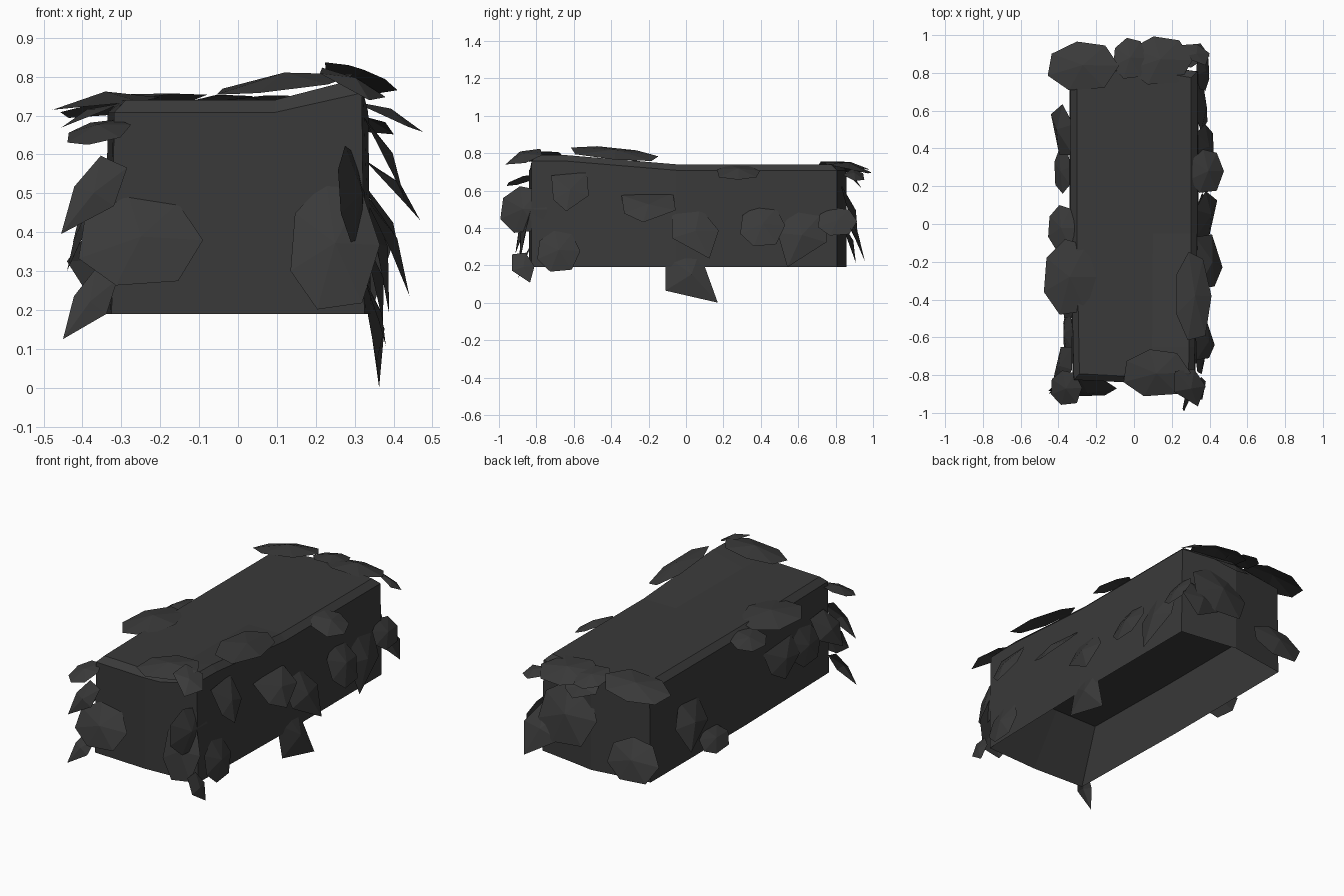
import bpy, bmesh, math
from mathutils import Vector, Matrix

if "Cube" in bpy.data.objects:
    bpy.data.objects.remove(bpy.data.objects["Cube"], do_unlink=True)

charcoal = bpy.data.materials.new("charcoal")
charcoal.use_nodes = True
tone = (0.042, 0.042, 0.042, 1)
charcoal.diffuse_color = tone
bsdf = charcoal.node_tree.nodes["Principled BSDF"]
bsdf.inputs["Base Color"].default_value = tone
bsdf.inputs["Roughness"].default_value = 0.9


def finish(name, bm):
    mesh = bpy.data.meshes.new(name)
    bm.to_mesh(mesh)
    bm.free()
    mesh.materials.append(charcoal)
    obj = bpy.data.objects.new(name, mesh)
    bpy.context.collection.objects.link(obj)
    return obj


def clamp(t):
    return max(0.0, min(1.0, t))


# Hedge body: a chamfered block, raised at one top corner, hollow underneath
bm = bmesh.new()
bmesh.ops.create_cube(bm, size=1, matrix=Matrix.Translation((0, 0.005, 0.465))
                      @ Matrix.Diagonal((0.67, 1.69, 0.55, 1)))
top_edges = [e for e in bm.edges if all(v.co.z > 0.7 for v in e.verts)]
bmesh.ops.bevel(bm, geom=top_edges, offset=0.032, segments=1, affect='EDGES')

# Hollow with sloping walls
base = [f for f in bm.faces if f.normal.z < -0.9]
bmesh.ops.inset_region(bm, faces=base, thickness=0.006)
for v in base[0].verts:
    v.co.x *= 0.84
    v.co.y *= 0.78
    v.co.z = 0.47

# Bends: raised corner, slightly narrower front, back bowed outwards
for co, no in (((0, -0.65, 0), (0, 1, 0)), ((0, -0.05, 0), (0, 1, 0)),
               ((0.1, 0, 0), (1, 0, 0)), ((0, 0, 0), (1, 0, 0))):
    bmesh.ops.bisect_plane(bm, geom=bm.verts[:] + bm.edges[:] + bm.faces[:],
                           plane_co=co, plane_no=no)
for v in bm.verts:
    x, y = v.co.x, v.co.y
    if v.co.z > 0.6:
        v.co.z += 0.05 * clamp((-0.05 - y) / 0.6) * clamp((x - 0.1) / 0.18)
        v.co.x *= 0.98
    v.co.x *= 0.97 + 0.05 * clamp((y + 0.84) / 0.79)
    if y > 0.75:
        v.co.y -= 0.05 * clamp(abs(x) / 0.3) - 0.007
    elif y < -0.75:
        v.co.y += 0.015 * clamp(abs(x) / 0.3)
bmesh.ops.recalc_face_normals(bm, faces=bm.faces)
finish("hedge_body", bm)

# Leaf outlines in a unit square
OUTLINES = {
    "oval": [(-.45, .25), (-.1, .5), (.3, .42), (.5, 0), (.3, -.45), (-.2, -.5), (-.5, -.2)],
    "shield": [(-.5, .42), (.45, .5), (.5, -.1), (-.1, -.5), (-.45, -.2)],
    "flap": [(-.5, .36), (-.2, .5), (.15, .43), (.5, -.5), (-.5, -.28)],
    "slant": [(-.5, -.5), (-.3, .1), (.1, .5), (.5, .35), (.3, -.15)],
    "block": [(-.5, .45), (.1, .5), (.5, .05), (.3, -.5), (-.5, -.1)],
}


# One leaf: an outline bent over a raised middle; a negative width mirrors it
def leaf(name, shape, centre, normal, w, h):
    n = Vector(normal).normalized()
    ref = Vector((0, 1, 0)) if n.z > 0.75 else Vector((0, 0, 1))
    u = ref.cross(n).normalized()
    v = n.cross(u)
    bend = 0.07 * min(abs(w), h)
    c = Vector(centre)
    bm = bmesh.new()
    ring = [bm.verts.new(c + u * x * w + v * y * h - n * bend * (0.4 + abs(x) + abs(y)))
            for x, y in OUTLINES[shape]]
    hub = bm.verts.new(c + n * bend * 0.6)
    for a, b in zip(ring, ring[1:] + ring[:1]):
        bm.faces.new((hub, a, b))
    bm.normal_update()
    bmesh.ops.reverse_faces(bm, faces=[f for f in bm.faces if f.normal.dot(n) < 0])
    finish(name, bm)


# Side leaves: outline, along the wall, height, width, drop, flare at the lower end
def wall_leaves(name, out, wall, rows):
    o = Vector(out)
    along = Vector((abs(o.y), abs(o.x), 0))
    for i, (shape, a, z, w, h, flare) in enumerate(rows, 1):
        centre = o * (wall + flare / 2) + along * a + Vector((0, 0, z))
        leaf(f"{name}_{i}", shape, centre, o * h + Vector((0, 0, flare)),
             w, math.hypot(h, flare))


wall_leaves("left_leaf", (1, 0, 0), 0.34, [
    ("shield", -0.62, 0.60, 0.20, 0.21, 0.10),
    ("shield", -0.20, 0.52, 0.29, 0.16, 0.14),
    ("block", 0.05, 0.38, 0.25, 0.27, 0.12),
    ("flap", 0.03, 0.15, 0.28, 0.29, 0.05),
    ("oval", 0.41, 0.42, 0.24, 0.22, 0.10),
    ("block", 0.62, 0.36, -0.26, 0.33, 0.07),
    ("oval", 0.81, 0.44, 0.21, 0.15, 0.07),
    ("oval", -0.68, 0.28, 0.23, 0.22, 0.05),
    ("block", -0.87, 0.19, 0.12, 0.16, 0.05),
])
wall_leaves("right_leaf", (-1, 0, 0), 0.34, [
    ("block", 0.50, 0.43, -0.27, 0.24, 0.12),
    ("oval", 0.28, 0.255, 0.24, 0.11, 0.09),
    ("shield", -0.36, 0.46, 0.28, 0.19, 0.07),
    ("oval", -0.58, 0.45, 0.26, 0.20, 0.05),
    ("block", -0.75, 0.48, 0.20, 0.20, 0.10),
])
wall_leaves("front_leaf", (0, -1, 0), 0.84, [
    ("oval", -0.25, 0.385, 0.32, 0.23, 0.09),
    ("oval", 0.25, 0.37, 0.23, 0.33, 0.07),
    ("slant", -0.37, 0.50, 0.17, 0.20, 0.06),
    ("slant", -0.38, 0.22, 0.14, 0.18, 0.07),
])
wall_leaves("back_leaf", (0, 1, 0), 0.845, [
    ("oval", 0.13, 0.49, 0.36, 0.32, 0.10),
    ("block", 0.28, 0.37, -0.24, 0.28, 0.13),
    ("oval", -0.28, 0.33, 0.32, 0.22, 0.08),
    ("shield", 0.04, 0.67, 0.20, 0.10, 0.10),
])

# Corner leaf, set edgeways
leaf("corner_leaf", "oval", (0.31, -0.87, 0.50), (1, -0.25, 0.1), 0.26, 0.25)

# Top leaves: outline, centre, tilt, width, length
for i, row in enumerate([
    ("oval", (0.32, -0.38, 0.81), (0.35, 0.1, 1), 0.20, 0.47),
    ("oval", (0.12, -0.79, 0.80), (-0.12, -0.12, 1), 0.36, 0.25),
    ("block", (0.30, -0.87, 0.79), (0.4, -0.2, 1), 0.18, 0.20),
    ("oval", (0.39, 0.28, 0.71), (0.45, 0, 1), 0.20, 0.23),
    ("oval", (-0.34, -0.28, 0.75), (-0.1, 0, 1), 0.28, 0.40),
    ("oval", (-0.385, -0.02, 0.71), (-0.4, 0, 1), 0.16, 0.24),
    ("oval", (-0.36, -0.87, 0.67), (-0.2, -0.3, 1), 0.17, 0.19),
    ("oval", (-0.27, 0.84, 0.745), (-0.13, 0.15, 1), 0.38, 0.26),
    ("oval", (-0.02, 0.88, 0.745), (0, 0.2, 1), 0.18, 0.22),
    ("oval", (0.14, 0.87, 0.74), (0.05, 0.22, 1), 0.34, 0.26),
    ("block", (0.33, 0.90, 0.69), (0.4, 0.4, 1), 0.16, 0.12),
], 1):
    leaf(f"top_leaf_{i}", *row)
